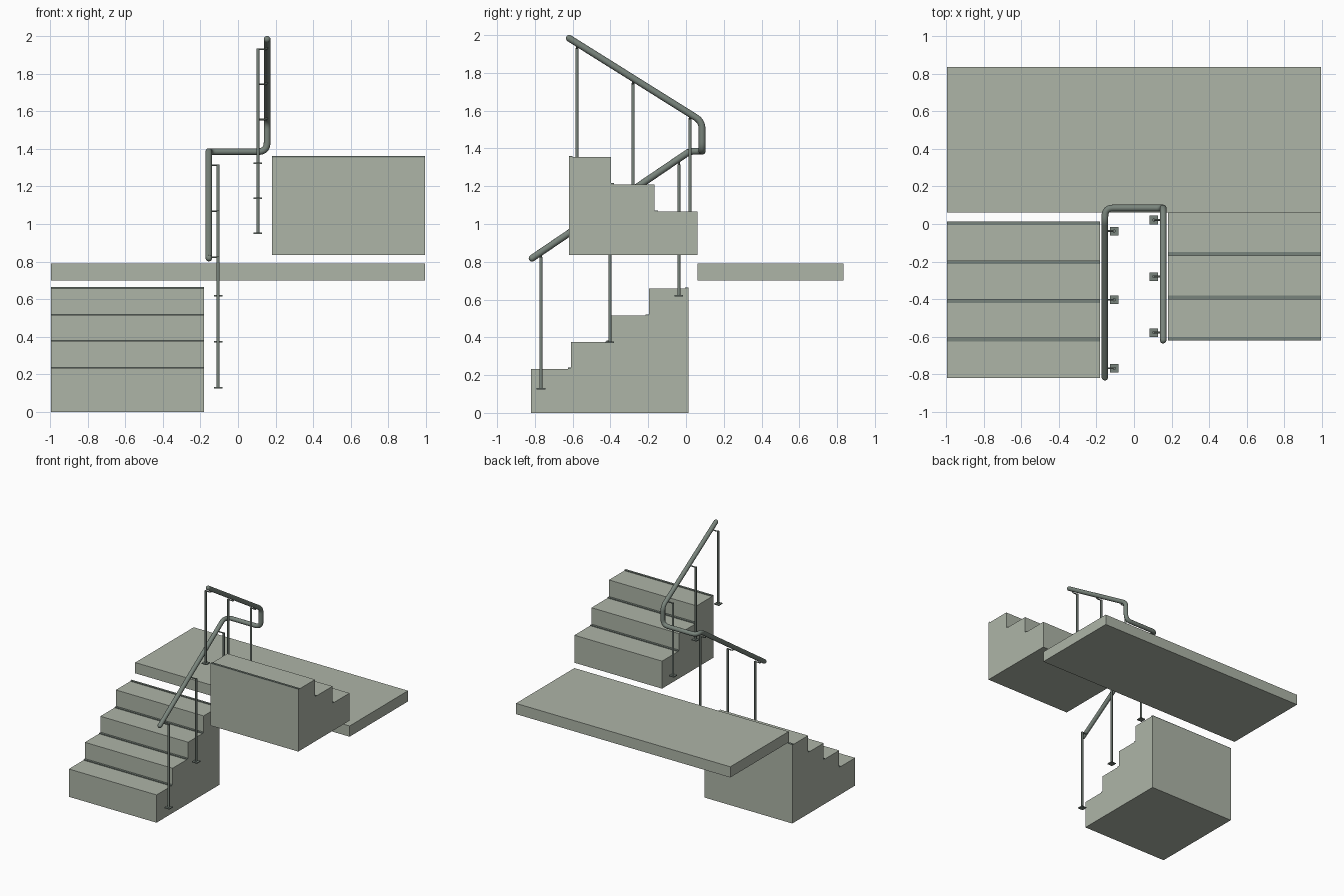
import bpy, bmesh, math
from mathutils import Vector

if "Cube" in bpy.data.objects:
    bpy.data.objects.remove(bpy.data.objects["Cube"])


def material(name, col):
    m = bpy.data.materials.new(name)
    m.diffuse_color = (*col, 1)
    m.use_nodes = True
    m.node_tree.nodes["Principled BSDF"].inputs["Base Color"].default_value = m.diffuse_color
    return m


STONE = material("pale grey green", (0.42, 0.46, 0.39))
METAL = material("dark grey green", (0.19, 0.23, 0.20))


def finish(name, bm, mat):
    bmesh.ops.recalc_face_normals(bm, faces=bm.faces)
    me = bpy.data.meshes.new(name)
    bm.to_mesh(me)
    bm.free()
    ob = bpy.data.objects.new(name, me)
    bpy.context.collection.objects.link(ob)
    me.materials.append(mat)
    return ob


def box(name, x, y, z, mat):
    bm = bmesh.new()
    bmesh.ops.create_cube(bm, size=1)
    for v in bm.verts:
        v.co = [r[0] if c < 0 else r[1] for c, r in zip(v.co, (x, y, z))]
    return finish(name, bm, mat)


def extrude_x(name, profile, x0, x1, mat):
    bm = bmesh.new()
    f = bm.faces.new([bm.verts.new((x0, y, z)) for y, z in profile])
    r = bmesh.ops.extrude_face_region(bm, geom=[f])
    for v in r["geom"]:
        if isinstance(v, bmesh.types.BMVert):
            v.co.x = x1
    return finish(name, bm, mat)


def flight(name, x0, x1, ys, zs, bottom):
    """Solid stair: ys are riser positions in climbing order, zs tread heights."""
    prof = [(ys[0], bottom)]
    for i, z in enumerate(zs):
        prof += [(ys[i], z), (ys[i + 1], z)]
    prof.append((ys[-1], bottom))
    extrude_x(name, prof, x0, x1, STONE)
    # dark strip along the back of every tread
    d = 1 if ys[-1] > ys[0] else -1
    for i, z in enumerate(zs):
        e = sorted((ys[i + 1], ys[i + 1] - d * 0.018))
        box(f"{name}_strip_{i + 1}", (x0, x1), e, (z - 0.002, z + 0.006), METAL)


# stairs and landing
flight("lower_stairs", -0.996, -0.182, [-0.82, -0.608, -0.402, -0.196, 0.013],
       [0.233, 0.376, 0.516, 0.658], 0.0)
flight("upper_stairs", 0.18, 0.994, [0.06, -0.167, -0.398, -0.62],
       [1.066, 1.21, 1.355], 0.835)
box("landing", (-0.996, 0.994), (0.06, 0.835), (0.70, 0.79), STONE)


def rounded(points, radii, n=8):
    """Polyline with each inner corner replaced by a smooth bend."""
    pts = [Vector(p) for p in points]
    out = [pts[0]]
    for i in range(1, len(pts) - 1):
        p, r = pts[i], radii[i - 1]
        a = p + (pts[i - 1] - p).normalized() * r
        b = p + (pts[i + 1] - p).normalized() * r
        for k in range(n + 1):
            t = k / n
            out.append(a * (1 - t) ** 2 + p * 2 * t * (1 - t) + b * t * t)
    out.append(pts[-1])
    return out


def tube(name, pts, r, sides=16):
    """Sweep a circle along a path, with closed ends."""
    bm = bmesh.new()
    rings, u = [], None
    for i, p in enumerate(pts):
        t = (pts[min(i + 1, len(pts) - 1)] - pts[max(i - 1, 0)]).normalized()
        if u is None:
            u = t.orthogonal()
        u = (u - t * u.dot(t)).normalized()
        w = t.cross(u)
        rings.append([bm.verts.new(p + r * (math.cos(a) * u + math.sin(a) * w))
                      for a in (2 * math.pi * k / sides for k in range(sides))])
    for A, B in zip(rings, rings[1:]):
        for k in range(sides):
            j = (k + 1) % sides
            bm.faces.new((A[k], A[j], B[j], B[k]))
    bm.faces.new(rings[0])
    bm.faces.new(rings[-1])
    ob = finish(name, bm, METAL)
    ob.data.shade_smooth()
    ob.data.set_sharp_from_angle(angle=math.radians(40))
    return ob


# continuous handrail turning over the landing
RX, RY = 0.155, 0.085
rail = rounded([(-RX, -0.815, 0.819), (-RX, 0.02, 1.385), (-RX, RY, 1.385),
                (RX, RY, 1.385), (RX, RY, 1.543), (RX, -0.618, 1.983)],
               [0.02, 0.044, 0.05, 0.04])
tube("handrail", rail, 0.018)

# domed rail ends
for name, p in (("lower_rail_end", rail[0]), ("upper_rail_end", rail[-1])):
    bm = bmesh.new()
    bmesh.ops.create_uvsphere(bm, u_segments=16, v_segments=10, radius=0.0178)
    bmesh.ops.translate(bm, verts=bm.verts, vec=p)
    finish(name, bm, METAL).data.shade_smooth()

# posts with base plate and arm reaching under the rail
posts = [("lower", -1, -0.768, 0.128, 0.823), ("lower", -1, -0.403, 0.373, 1.068),
         ("lower", -1, -0.038, 0.618, 1.313), ("upper", 1, 0.021, 0.95, 1.557),
         ("upper", 1, -0.28, 1.137, 1.744), ("upper", 1, -0.578, 1.323, 1.930)]
for i, (side, s, y, z0, z1) in enumerate(posts):
    x = s * 0.106
    tube(f"{side}_post_{i + 1}", [Vector((x, y, z0)), Vector((x, y, z1 + 0.003))], 0.0085, 12)
    box(f"{side}_post_plate_{i + 1}", (x - 0.023, x + 0.023), (y - 0.023, y + 0.023),
        (z0 - 0.003, z0 + 0.005), METAL)
    arm = rounded([(x, y, z1), (s * RX, y, z1), (s * RX, y, z1 + 0.022)], [0.012], 5)
    tube(f"{side}_post_arm_{i + 1}", arm, 0.005, 8)
